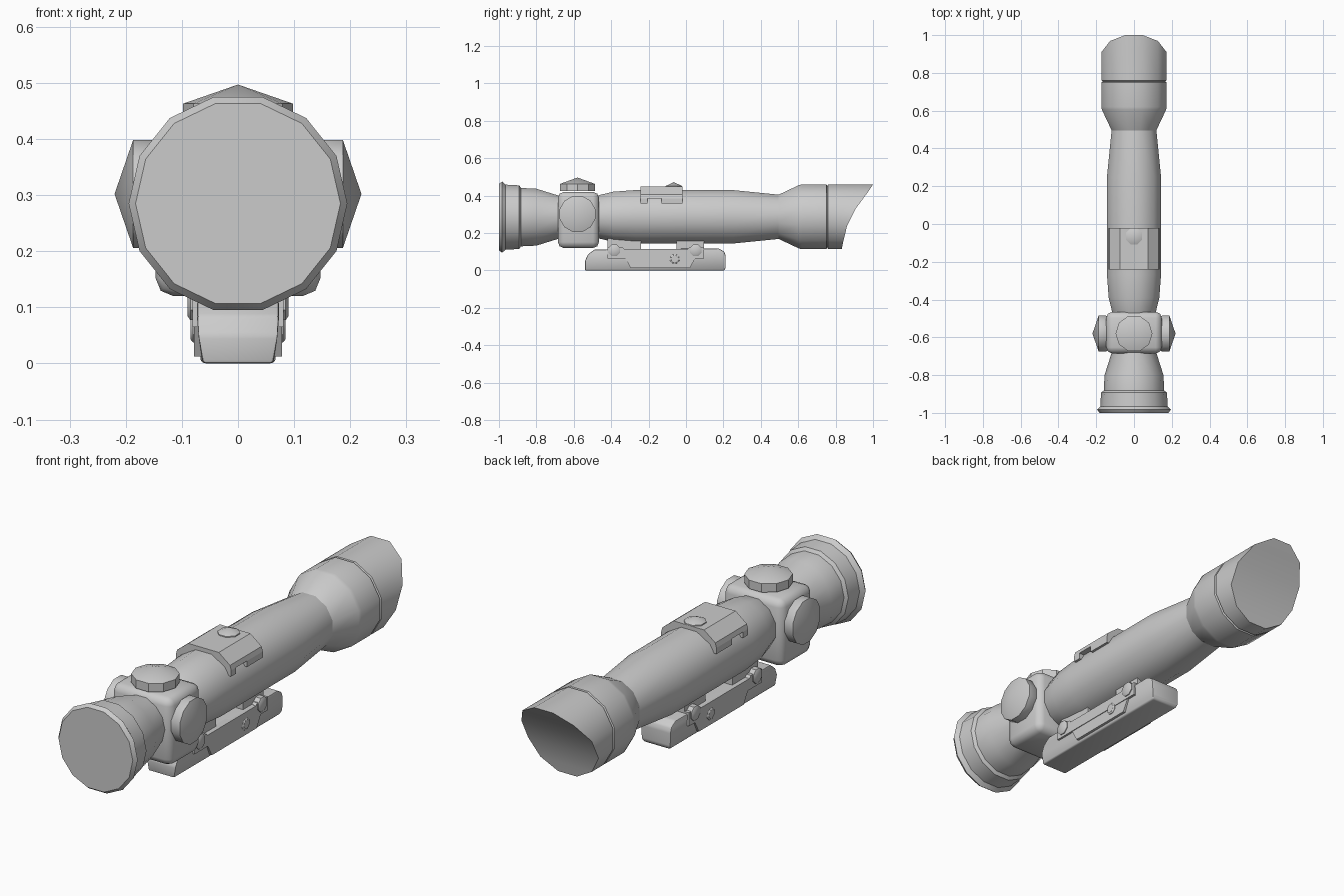
import bpy, bmesh, math

if "Cube" in bpy.data.objects:
    bpy.data.objects.remove(bpy.data.objects["Cube"])

CZ = 0.287  # height of the optical axis


def finish(name, bm, bevel=0.0, segs=2, angle=35):
    bmesh.ops.recalc_face_normals(bm, faces=bm.faces)
    if bevel:
        bmesh.ops.bevel(bm, geom=bm.edges[:], offset=bevel, segments=segs,
                        profile=0.5, affect='EDGES', clamp_overlap=True)
    me = bpy.data.meshes.new(name)
    bm.to_mesh(me)
    bm.free()
    ob = bpy.data.objects.new(name, me)
    bpy.context.collection.objects.link(ob)
    bpy.ops.object.select_all(action='DESELECT')
    ob.select_set(True)
    bpy.context.view_layer.objects.active = ob
    bpy.ops.object.shade_smooth_by_angle(angle=math.radians(angle))
    return ob


def lathe(name, profile, n, axis='Y', c=(0, 0, CZ), cut=None, angle=35):
    """Revolve (radius, position) pairs; flat side faces up. cut(z) reshapes the last ring."""
    bm = bmesh.new()
    rings = []
    for i, (r, t) in enumerate(profile):
        r /= math.cos(math.pi / n)
        ring = []
        for k in range(n):
            a = math.pi / 2 + math.pi / n + 2 * math.pi * k / n
            u, v = r * math.cos(a), r * math.sin(a)
            p = {'X': (t, u, v), 'Y': (u, t, v), 'Z': (u, v, t)}[axis]
            q = [p[j] + c[j] for j in range(3)]
            if cut and i == len(profile) - 1:
                q[1] = cut(q[2])
            ring.append(bm.verts.new(q))
        rings.append(ring)
    for a, b in zip(rings, rings[1:]):
        for k in range(n):
            bm.faces.new((a[k], a[(k + 1) % n], b[(k + 1) % n], b[k]))
    bm.faces.new(rings[0])
    last = rings[-1]
    if cut:  # curved end closed with level strips
        for k in range(n // 2 - 1):
            bm.faces.new((last[k], last[k + 1], last[n - 2 - k], last[n - 1 - k]))
    else:
        bm.faces.new(last)
    bmesh.ops.remove_doubles(bm, verts=bm.verts, dist=1e-5)
    return finish(name, bm, angle=angle)


def box(name, x, y, z, bevel=0.0, segs=2, angle=35):
    bm = bmesh.new()
    bmesh.ops.create_cube(bm, size=1)
    for v in bm.verts:
        v.co = [lo + (co + 0.5) * (hi - lo) for co, (lo, hi) in zip(v.co, (x, y, z))]
    return finish(name, bm, bevel, segs, angle)


def prism(name, pts, lo, hi, axis='X', bevel=0.0, tweak=None):
    """Extrude a 2D outline along x (outline in y,z) or along y (outline in x,z)."""
    bm = bmesh.new()
    def place(p, t):
        return (t, p[0], p[1]) if axis == 'X' else (p[0], t, p[1])
    a = [bm.verts.new(place(p, lo)) for p in pts]
    b = [bm.verts.new(place(p, hi)) for p in pts]
    n = len(pts)
    for k in range(n):
        bm.faces.new((a[k], a[(k + 1) % n], b[(k + 1) % n], b[k]))
    bm.faces.new(a)
    bm.faces.new(b)
    if tweak:
        for v in bm.verts:
            tweak(v)
    return finish(name, bm, bevel)


def hood_cut(z):
    pts = [(0.10, 0.83), (0.225, 0.855), (0.307, 0.89), (0.39, 0.95), (0.453, 1.0), (0.6, 1.0)]
    for (z0, y0), (z1, y1) in zip(pts, pts[1:]):
        if z <= z1:
            return y0 + (y1 - y0) * (z - z0) / (z1 - z0)
    return 1.0


# Eyepiece with rubber lip
lathe("eyepiece", [(0.178, -1.0), (0.19, -0.983), (0.174, -0.965), (0.170, -0.892),
                   (0.156, -0.882), (0.152, -0.80), (0.115, -0.68), (0.115, -0.66)],
      14, c=(0, 0, 0.285))

# Turret block
box("turret_block", (-0.147, 0.147), (-0.685, -0.465), (0.12, 0.42), 0.032, 2, 50)

# Adjustment turrets: top and both sides
lathe("top_turret", [(0.093, 0.425), (0.093, 0.463), (0.0, 0.497)], 10, 'Z', (0, -0.58, 0))
for s, side in ((1, "right"), (-1, "left")):
    lathe(side + "_turret", [(0.09, s * 0.14), (0.096, s * 0.15), (0.096, s * 0.187), (0.0, s * 0.22)],
          12, 'X', (0, -0.58, 0.302))

# Main tube, and objective bell with slanted hood
lathe("main_tube", [(0.11, -0.48), (0.117, -0.46), (0.134, -0.39), (0.143, -0.27),
                    (0.143, 0.25), (0.118, 0.50)], 12)
lathe("objective_bell", [(0.118, 0.495), (0.170, 0.605), (0.173, 0.62), (0.173, 0.75),
                         (0.165, 0.755), (0.173, 0.76), (0.173, 0.9)], 12, cut=hood_cut)

# Saddle cover on the tube with notched feet and a button
arch = [(-0.136, 0.384), (-0.13, 0.405), (-0.075, 0.448), (0.075, 0.448), (0.13, 0.405), (0.136, 0.384)]
prism("saddle", arch, -0.242, -0.02, 'Y')
for s in (1, -1):
    for y0, y1 in ((-0.242, -0.207), (-0.13, -0.02)):
        box("saddle_foot", sorted((s * 0.10, s * 0.136)), (y0, y1), (0.357, 0.384))
lathe("saddle_button", [(0.045, 0.44), (0.043, 0.452), (0.0, 0.472)], 8, 'Z', (0, -0.065, 0))


# Mount base, narrowing towards the bottom
def narrow(v):
    if v.co.z < 0.01:
        v.co.x *= 0.86


prism("mount_base", [(-0.54, 0), (-0.54, 0.05), (-0.525, 0.085), (-0.49, 0.112), (0.175, 0.118),
                     (0.205, 0.10), (0.212, 0.08), (0.212, 0.015), (0.205, 0)],
      -0.073, 0.073, 'X', 0.006, narrow)

# Posts joining mount and tube
box("rear_post", (-0.06, 0.06), (-0.42, -0.24), (0.10, 0.17))
box("front_post", (-0.06, 0.06), (-0.05, 0.095), (0.10, 0.17))

# Clamp plates and screws on both sides
for s, side in ((1, "right"), (-1, "left")):
    prism(side + "_upper_plate", [(-0.42, 0.065), (-0.42, 0.125), (-0.34, 0.125), (-0.33, 0.115),
                                  (0.01, 0.115), (0.02, 0.125), (0.095, 0.125), (0.095, 0.065)],
          s * 0.05, s * 0.081, 'X')
    prism(side + "_lower_plate", [(-0.33, 0.075), (-0.295, 0.012), (0.02, 0.012), (0.055, 0.075)],
          s * 0.05, s * 0.078, 'X')
    for y, z, r, x in ((-0.383, 0.108, 0.031, 0.09), (0.052, 0.108, 0.031, 0.09), (-0.06, 0.062, 0.025, 0.085)):
        lathe(side + "_screw", [(r, s * 0.06), (r, s * (x - 0.005)), (r * 0.75, s * x)],
              8, 'X', (0, y, z))
